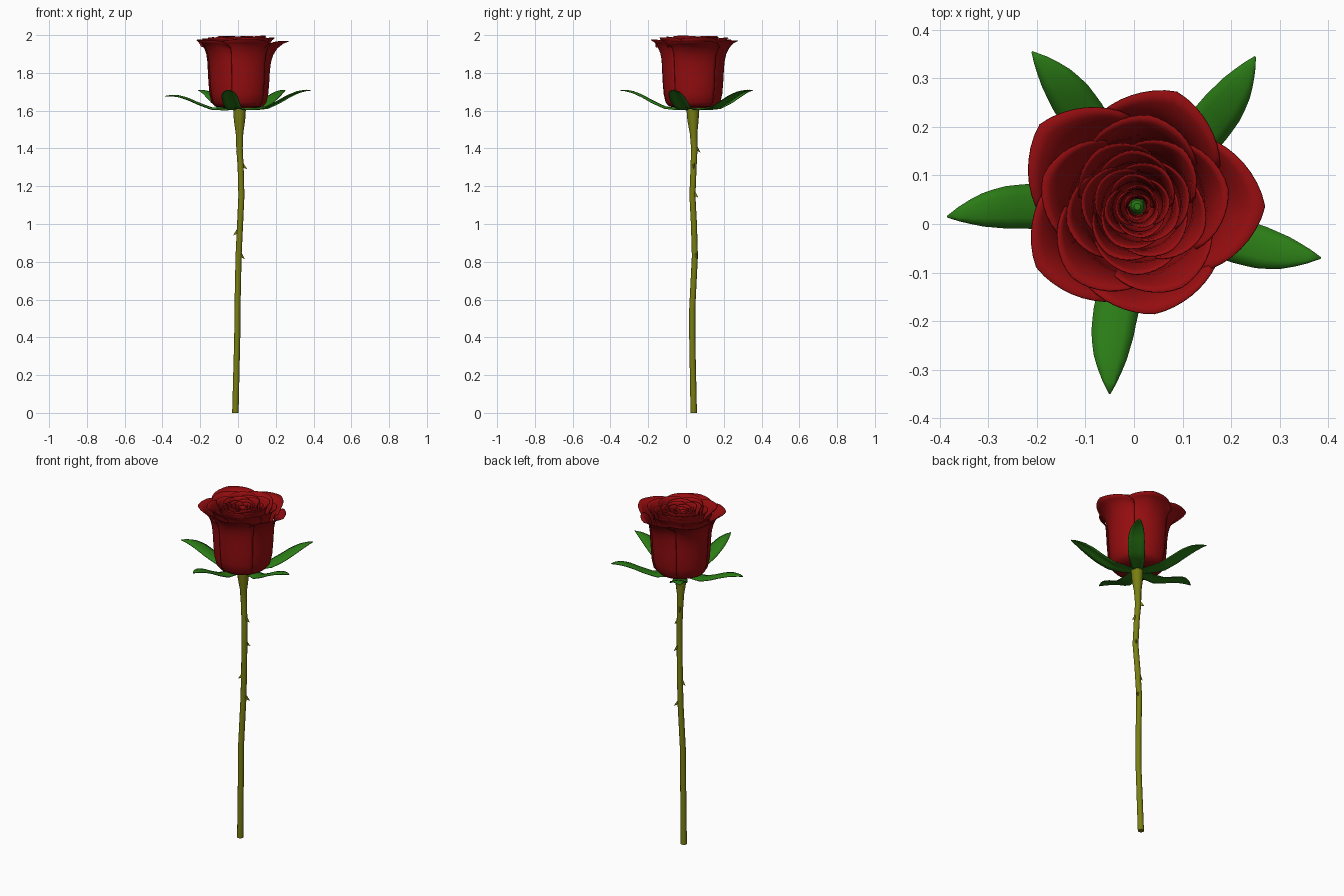
import bpy, bmesh, math, random
from mathutils import Vector

if "Cube" in bpy.data.objects:
    bpy.data.objects.remove(bpy.data.objects["Cube"])

random.seed(4)
CX, CY = 0.007, 0.036          # flower axis


def material(name, rgb):
    m = bpy.data.materials.new(name)
    m.diffuse_color = (*rgb, 1)
    m.use_nodes = True
    m.node_tree.nodes["Principled BSDF"].inputs["Base Color"].default_value = m.diffuse_color
    return m


RED = material("petal red", (0.30, 0.004, 0.005))
GREEN = material("sepal green", (0.024, 0.20, 0.008))
OLIVE = material("stem olive", (0.19, 0.21, 0.006))


def finish(bm, name, mat, thickness=0):
    bmesh.ops.recalc_face_normals(bm, faces=bm.faces)
    me = bpy.data.meshes.new(name)
    bm.to_mesh(me)
    bm.free()
    me.materials.append(mat)
    for p in me.polygons:
        p.use_smooth = True
    ob = bpy.data.objects.new(name, me)
    bpy.context.collection.objects.link(ob)
    if thickness:
        s = ob.modifiers.new("thickness", 'SOLIDIFY')
        s.thickness = thickness
        s.offset = 0
    bpy.ops.object.select_all(action='DESELECT')
    ob.select_set(True)
    bpy.context.view_layer.objects.active = ob
    bpy.ops.object.shade_smooth_by_angle(angle=math.radians(45))
    return ob


def skin(bm, rows, closed=False):
    """Bridge rows of points into quads."""
    vs = [[bm.verts.new(p) for p in r] for r in rows]
    n = len(vs[0])
    for a, b in zip(vs, vs[1:]):
        for i in range(n if closed else n - 1):
            j = (i + 1) % n
            bm.faces.new((a[i], a[j], b[j], b[i]))
    return vs


def lerp_table(t, table):
    for (a, *p), (b, *q) in zip(table, table[1:]):
        if t <= b:
            k = (t - a) / (b - a)
            return [x + (y - x) * k for x, y in zip(p, q)]
    return table[-1][1:]


# Stem: crooked tapering tube, z: x, y, radius
STEM = [(0, -0.014, 0.041, 0.017), (0.4, -0.004, 0.033, 0.016),
        (0.55, -0.003, 0.033, 0.016), (0.83, 0.003, 0.047, 0.016),
        (1.0, 0.011, 0.042, 0.016), (1.15, 0.018, 0.034, 0.016),
        (1.3, 0.014, 0.04, 0.016), (1.4, 0.008, 0.044, 0.017),
        (1.48, 0.008, 0.04, 0.02), (1.55, 0.008, 0.037, 0.03),
        (1.615, 0.008, 0.036, 0.034)]
bm = bmesh.new()
rings = [[(x + r * math.cos(k * math.tau / 12), y + r * math.sin(k * math.tau / 12), z)
          for k in range(12)] for z, x, y, r in STEM]
vs = skin(bm, rings, True)
bm.faces.new(vs[0])
bm.faces.new(vs[-1])
finish(bm, "stem", OLIVE)

# Thorns: small downward hooks on the stem
bm = bmesh.new()
for z, ang in ((0.965, 185), (0.84, 25), (1.165, 60), (1.315, 0), (1.405, 120)):
    x, y, r = lerp_table(z, STEM)
    a = math.radians(ang)
    d, s = Vector((math.cos(a), math.sin(a), 0)), Vector((-math.sin(a), math.cos(a), 0))
    c = Vector((x, y, z)) + d * (r - 0.005)
    base = [bm.verts.new(c + s * 0.007 * math.cos(k * math.tau / 6)
                         + Vector((0, 0, 0.017 * math.sin(k * math.tau / 6)))) for k in range(6)]
    tip = bm.verts.new(c + d * 0.025 + Vector((0, 0, -0.026)))
    bm.faces.new(base)
    for k in range(6):
        bm.faces.new((base[k], base[(k + 1) % 6], tip))
finish(bm, "thorns", OLIVE)

# Sepals: arched pointed leaves; t: half width, height
LEAF = [(0, 0.022, 1.612), (0.2, 0.036, 1.612), (0.38, 0.043, 1.621), (0.55, 0.046, 1.652),
        (0.7, 0.043, 1.684), (0.82, 0.033, 1.702), (0.92, 0.018, 1.709), (1, 0.001, 1.708)]
TIPS = [(0.385, -0.07, 0), (0.25, 0.345, 0), (-0.21, 0.355, 0),
        (-0.385, 0.015, -0.032), (-0.05, -0.35, 0)]
for i, (tx, ty, drop) in enumerate(TIPS):
    bm = bmesh.new()
    d = Vector((tx - CX, ty - CY, 0))
    s = Vector((-d.y, d.x, 0)).normalized()
    rows = []
    for k in range(17):
        t = k / 16
        w, z = lerp_table(t, LEAF)
        c = Vector((CX, CY, z + drop * t * t)) + d * t - s * 0.022 * math.sin(math.pi * t) * t
        rows.append([c + s * w * u - Vector((0, 0, 0.22 * w * u * u))
                     for u in (-1, -0.5, 0, 0.5, 1)])
    skin(bm, rows)
    finish(bm, f"sepal_{i + 1}", GREEN, 0.004)


def petal(name, ang, half, body, side, tip, ztop, sharp, lean):
    """Cupped petal around the flower axis whose lip flares to a pointed tip."""
    prof = [(0.15, 1.616, 0), (0.55, 1.617, 0), (0.78, 1.624, 0), (0.89, 1.645, 0),
            (0.95, 1.69, 0), (0.98, 1.75, 0), (1.0, 1.81, 0.0), (1.0, 1.86, 0.06),
            (1.0, 1.90, 0.18), (1.0, 1.935, 0.40), (1.0, 1.96, 0.70), (1.0, 1.972, 1.0)]
    bm = bmesh.new()
    rows = []
    for f, z, k in prof:
        row = []
        for j in range(17):
            u = j / 8 - 1
            a = math.radians(ang + u * half)
            lip = tip + (side - tip) * abs(u) ** sharp
            r = body * f + (lip - body) * k + lean * u * f
            zz = 1.616 + (z - 1.616) * (ztop - 1.616) / 0.356
            zz -= 0.035 * abs(u) ** 5 * k
            row.append((CX + r * math.cos(a), CY + r * math.sin(a), zz))
        rows.append(row)
    skin(bm, rows)
    finish(bm, name, RED, 0.003)


# Outer petals: angle, tip reach, top height
for i, (a, tip, zt) in enumerate([(0, 0.263, 1.968), (71, 0.250, 1.97), (140, 0.263, 1.975),
                                  (211, 0.243, 1.972), (279, 0.224, 1.975)]):
    petal(f"outer_petal_{i + 1}", a, 45, 0.16, 0.196, tip, zt, 1.15, 0.006)

# Inner petal whorls: count, start angle, half width, body, side, tip, top
WHORLS = [(5, 14, 47, 0.138, 0.155, 0.198, 1.990), (5, 48, 48, 0.112, 0.118, 0.146, 1.998),
          (5, 20, 50, 0.090, 0.096, 0.115, 1.992), (4, 60, 58, 0.070, 0.075, 0.090, 1.995),
          (4, 15, 60, 0.052, 0.055, 0.066, 1.988), (3, 70, 75, 0.035, 0.037, 0.045, 1.985),
          (3, 20, 75, 0.020, 0.021, 0.026, 1.975)]
for w, (n, a0, half, body, side, tip, zt) in enumerate(WHORLS):
    for i in range(n):
        petal(f"inner_petal_{w + 1}_{i + 1}", a0 + i * 360 / n + random.uniform(-5, 5), half,
              body, side, tip * random.uniform(0.95, 1.05), zt - random.uniform(0, 0.012),
              1.4, 0.004 if w < 5 else 0.002)

# Green heart at the centre of the bloom
bm = bmesh.new()
rings = [[(CX + r * math.cos(k * math.tau / 10), CY + r * math.sin(k * math.tau / 10), z)
          for k in range(10)] for r, z in ((0.03, 1.61), (0.016, 1.66), (0.014, 1.93), (0.007, 1.94))]
vs = skin(bm, rings, True)
bm.faces.new(vs[0])
bm.faces.new(vs[-1])
finish(bm, "flower_heart", GREEN)
